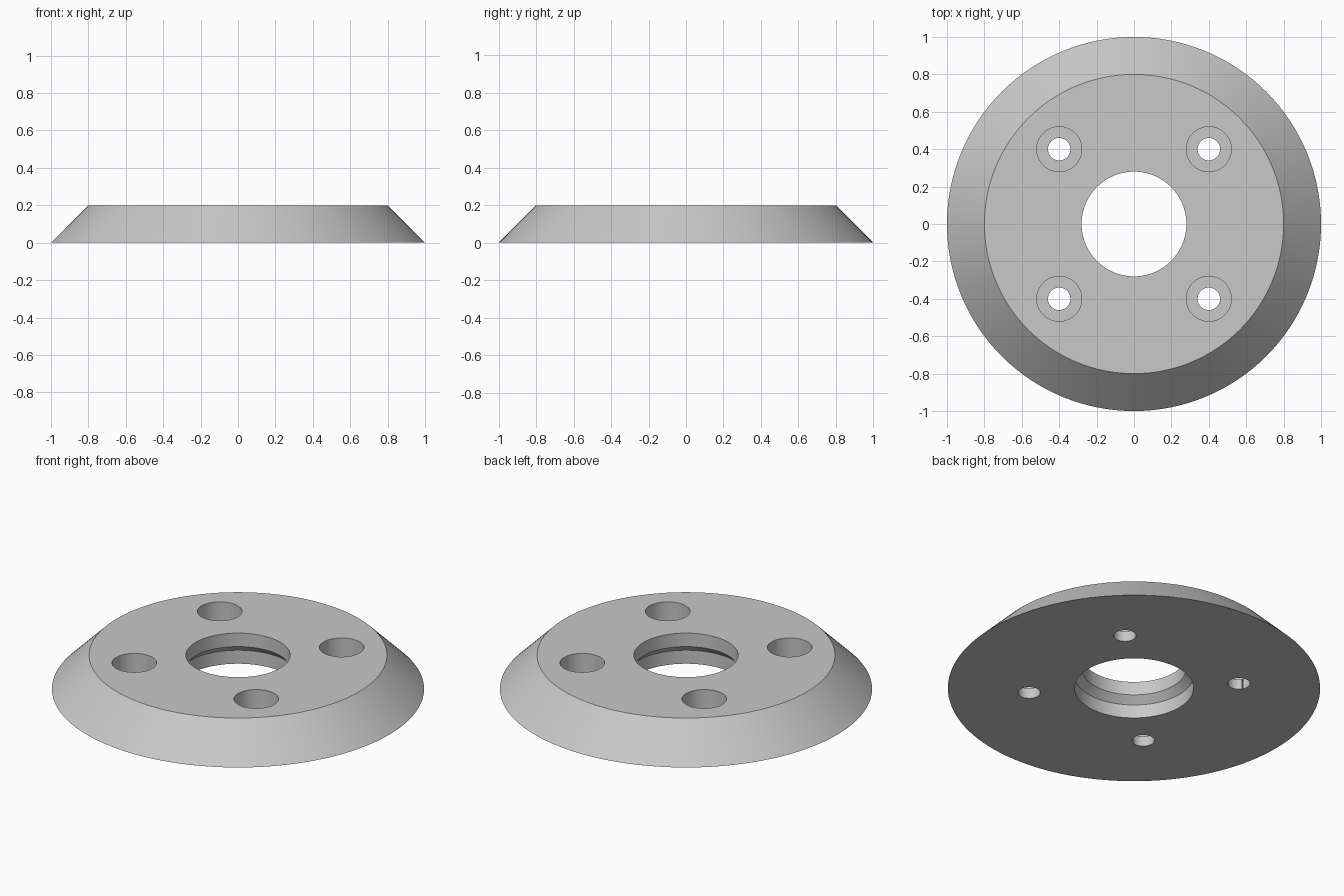
import bpy, bmesh, math

cube = bpy.data.objects.get("Cube")
if cube:
    bpy.data.objects.remove(cube, do_unlink=True)

# One plain grey for the whole part
grey = bpy.data.materials.new("plain grey")
grey.use_nodes = True
colour = (0.58, 0.58, 0.58, 1)
grey.diffuse_color = colour
grey.node_tree.nodes["Principled BSDF"].inputs["Base Color"].default_value = colour


def lathe(name, profile, segments, ring_shaped, centre=(0, 0)):
    """Turn (radius, z) points about a vertical axis; cap the ends unless ring shaped."""
    bm = bmesh.new()
    angles = [2 * math.pi * i / segments for i in range(segments)]
    loops = [[bm.verts.new((centre[0] + r * math.cos(a), centre[1] + r * math.sin(a), z))
              for a in angles] for r, z in profile]
    pairs = list(zip(loops, loops[1:]))
    if ring_shaped:
        pairs.append((loops[-1], loops[0]))
    else:
        bm.faces.new(loops[0])
        bm.faces.new(loops[-1])
    for low, high in pairs:
        for i in range(segments):
            j = (i + 1) % segments
            bm.faces.new((low[i], low[j], high[j], high[i]))
    bmesh.ops.recalc_face_normals(bm, faces=bm.faces)
    mesh = bpy.data.meshes.new(name)
    bm.to_mesh(mesh)
    bm.free()
    mesh.materials.append(grey)
    obj = bpy.data.objects.new(name, mesh)
    bpy.context.collection.objects.link(obj)
    return obj


# Sloped flange with a centre bore that widens through a chamfer below
flange = lathe("flange", [(1, 0), (0.8, 0.2), (0.28, 0.2), (0.28, 0.12),
                          (0.32, 0.08), (0.32, 0)], 128, True)
bpy.ops.object.select_all(action='DESELECT')
bpy.context.view_layer.objects.active = flange
flange.select_set(True)

# Four counterbored bolt holes
bolt_profile = [(0.06, -0.1), (0.06, 0.06), (0.12, 0.06), (0.12, 0.3)]
for x in (-0.4, 0.4):
    for y in (-0.4, 0.4):
        cutter = lathe("bolt_hole_cutter", bolt_profile, 64, False, (x, y))
        cutter.hide_render = True
        cut = flange.modifiers.new("bolt_hole", 'BOOLEAN')
        cut.operation = 'DIFFERENCE'
        cut.solver = 'EXACT'
        cut.object = cutter
        bpy.ops.object.modifier_apply(modifier=cut.name)
        bpy.data.objects.remove(cutter, do_unlink=True)

bpy.ops.object.shade_smooth_by_angle(angle=math.radians(30))
